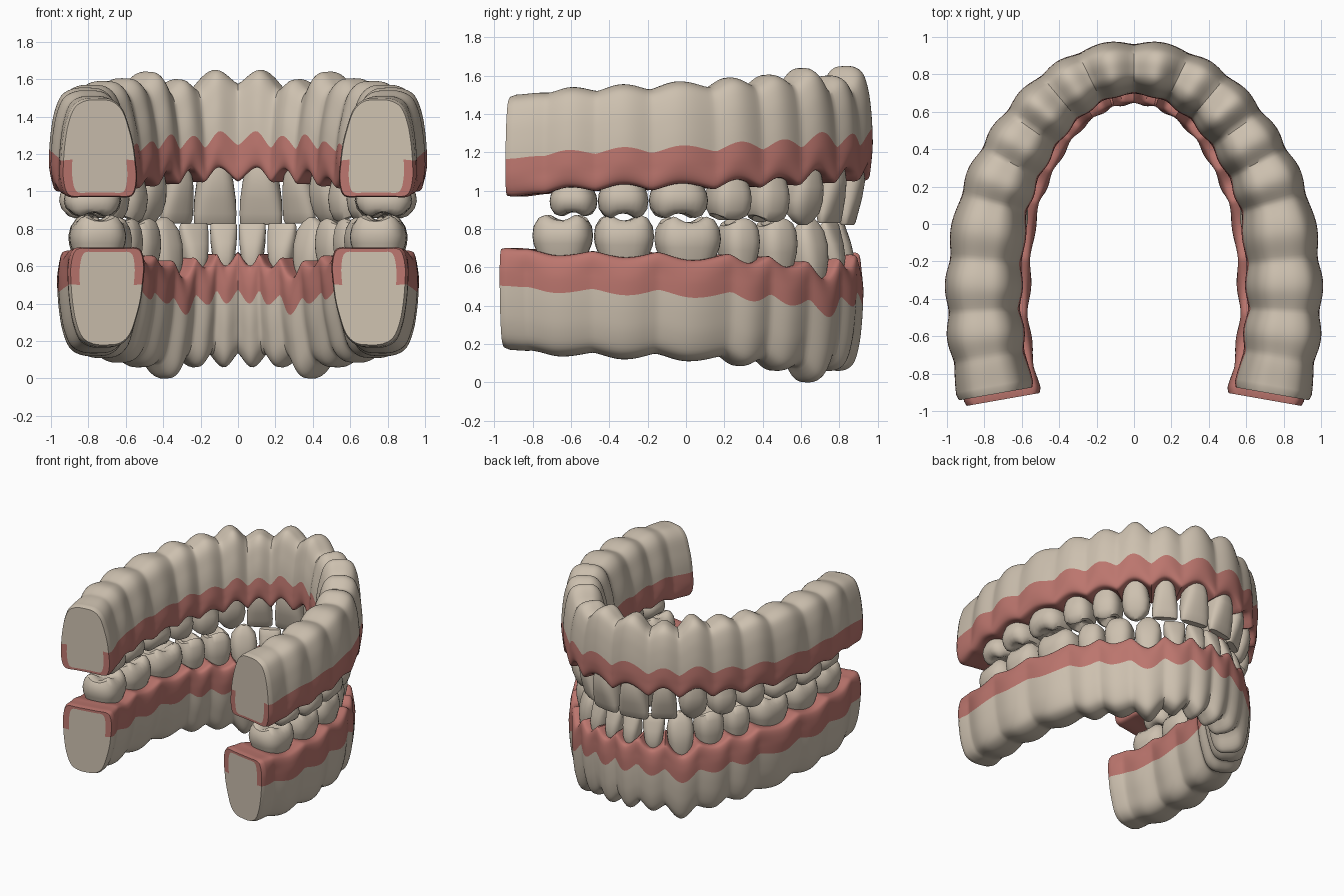
import bpy, bmesh, math
from mathutils import Vector

cube = bpy.data.objects.get("Cube")
if cube:
    bpy.data.objects.remove(cube, do_unlink=True)


def material(name, rgb):
    m = bpy.data.materials.new(name)
    m.use_nodes = True
    m.diffuse_color = (*rgb, 1)
    m.node_tree.nodes["Principled BSDF"].inputs["Base Color"].default_value = (*rgb, 1)
    return m


BONE = material("ivory bone", (0.61, 0.53, 0.43))
GUM = material("gum pink", (0.50, 0.18, 0.155))
made = []


def finish(bm, name, mats):
    bmesh.ops.recalc_face_normals(bm, faces=bm.faces)
    mesh = bpy.data.meshes.new(name)
    bm.to_mesh(mesh)
    bm.free()
    for m in mats:
        mesh.materials.append(m)
    ob = bpy.data.objects.new(name, mesh)
    bpy.context.collection.objects.link(ob)
    made.append(ob)


def spline(p, steps, closed=False):
    """Catmull-Rom curve through 2D points."""
    p = [Vector(q) for q in p]
    n, out = len(p), []
    if not closed:
        p = [2 * p[0] - p[1]] + p + [2 * p[-1] - p[-2]]
    for i in range(n if closed else n - 1):
        a, b, c, d = (p[(i + k - 1) % n] if closed else p[i + k] for k in range(4))
        for s in range(steps):
            t = s / steps
            out.append(0.5 * (2 * b + (c - a) * t + (2 * a - 5 * b + 4 * c - d) * t * t
                              + (3 * b - a - 3 * c + d) * t ** 3))
    return out if closed else out + [p[-2]]


class Path:
    """Symmetric horseshoe measured by distance from the midline."""
    def __init__(self, half):
        pts = [(-x, y) for x, y in reversed(half[1:])] + half
        self.p = spline(pts, 24)
        self.d = [0]
        for a, b in zip(self.p, self.p[1:]):
            self.d.append(self.d[-1] + (b - a).length)
        self.half = self.d[-1] / 2

    def at(self, s):
        s = min(max(s + self.half, 0), self.d[-1])
        i = next((k for k in range(1, len(self.d)) if self.d[k] >= s), len(self.d) - 1)
        return self.p[i - 1].lerp(self.p[i], (s - self.d[i - 1]) / (self.d[i] - self.d[i - 1]))

    def frame(self, s):
        t = (self.at(s + 0.03) - self.at(s - 0.03)).normalized()
        return self.at(s), t, Vector((-t.y, t.x))


NAMES = ["central_incisor", "lateral_incisor", "canine", "first_premolar",
         "second_premolar", "first_molar", "second_molar", "third_molar"]
AMP = [0.075, 0.075, 0.075, 0.05, 0.045, 0.04, 0.03, 0.025, 0.0]

# cross-section: (outward, height); bone part first, then the gum part
BONE_SIDE = [(0.99, 0.37), (0.95, 0.55), (0.86, 0.75), (0.68, 0.92), (0.38, 0.99), (0, 1.0),
             (-0.35, 0.98), (-0.62, 0.88), (-0.8, 0.68), (-0.9, 0.52)]
GUM_SIDE = [(-0.95, 0.37), (-0.99, 0.2), (-0.96, 0.06), (-0.82, 0), (-0.4, 0), (0, 0),
            (0.4, 0), (0.8, 0), (0.95, 0.06), (1.0, 0.2)]
SUB = 4
PROFILE = spline(BONE_SIDE + GUM_SIDE, SUB, closed=True)
BONE_COUNT = len(BONE_SIDE) * SUB


def smooth_lookup(xs, ys, x):
    if x <= xs[0]:
        return ys[0]
    for a, b, c, d in zip(xs, xs[1:], ys, ys[1:]):
        if x <= b:
            return c + (d - c) * (0.5 - 0.5 * math.cos(math.pi * (x - a) / (b - a)))
    return ys[-1]


def build_jaw(label, path, bounds, edge, tip, up):
    centres = [(a + b) / 2 for a, b in zip(bounds, bounds[1:])] + [path.half]
    bm = bmesh.new()

    def ring(s, push=0, su=1, sv=1, lift=0):
        q = abs(s)
        i = next((k for k in range(8) if q < bounds[k + 1]), 8)
        if i < 8:
            bump = math.sin(math.pi * (q - bounds[i]) / (bounds[i + 1] - bounds[i])) ** 1.3
        else:
            bump = math.sin(math.pi / 2 * (q - bounds[8]) / (path.half - bounds[8]))
        drop = up * smooth_lookup(centres, AMP, q) * (1 - bump)
        e, t = (smooth_lookup(centres, v, q) - drop for v in (edge, tip))
        hw = 0.14 + 0.062 * min(q / 1.4, 1)
        pos, tan, out = path.frame(s)
        pos = pos + tan * push
        verts = []
        for u, v in PROFILE:
            swell = 1 + 0.11 * (bump - 0.65) * min(max(v * 5, 0), 1)
            p = pos + out * (u * hw * swell * su)
            verts.append(bm.verts.new((p.x, p.y, e + (lift + v * sv) * (t - e))))
        return verts

    def bridge(a, b):
        n = len(a)
        for j in range(n):
            f = bm.faces.new((a[j], a[(j + 1) % n], b[(j + 1) % n], b[j]))
            f.material_index = 0 if j < BONE_COUNT else 1

    count = 260
    L = path.half - 0.02
    rings = [ring(-L, -0.028, 0.72, 0.9, 0.045), ring(-L, -0.028, 0.95, 0.97, 0.01)]
    rings += [ring(-L + 2 * L * k / count) for k in range(count + 1)]
    rings += [ring(L, 0.028, 0.95, 0.97, 0.01), ring(L, 0.028, 0.72, 0.9, 0.045)]
    for a, b in zip(rings, rings[1:]):
        bridge(a, b)
    for cap in (rings[0], rings[-1]):
        bm.faces.new(cap)
    finish(bm, label + "_jaw", (BONE, GUM))
    return centres


# tooth shapes: (height, width, depth, cusp strength)
INCISOR = [(-0.3, 0.55, 0.7, 0), (0, 0.68, 0.9, 0), (0.25, 0.82, 1.0, 0), (0.55, 0.94, 0.8, 0),
           (0.8, 0.98, 0.55, 0), (0.96, 0.96, 0.38, 0), (1.0, 0.88, 0.28, 0)]
CANINE = [(-0.3, 0.6, 0.7, 0), (0, 0.74, 0.9, 0), (0.3, 0.92, 1.0, 0), (0.55, 0.97, 0.9, 0),
          (0.78, 0.85, 0.65, 0), (0.93, 0.5, 0.4, 0), (1.0, 0.18, 0.18, 0)]
MOLAR = [(-0.35, 0.68, 0.7, 0), (0, 0.8, 0.84, 0), (0.3, 0.96, 0.97, 0), (0.5, 1.0, 1.0, 0),
         (0.75, 0.96, 0.92, 0.3), (0.91, 0.84, 0.76, 0.8), (0.95, 0.66, 0.58, 1),
         (0.86, 0.38, 0.32, 0.6), (0.78, 0.12, 0.1, 0)]


def build_tooth(name, path, s, width, depth, offset, neck, bite, shape, cusps):
    bm = bmesh.new()
    pos, tan, out = path.frame(s)
    pos = pos + out * offset
    seg, prev = 32, None
    for h, w, d, c in shape:
        cur = []
        for k in range(seg):
            a = 2 * math.pi * k / seg
            ca, sa = math.cos(a), math.sin(a)
            x = math.copysign(abs(ca) ** 0.75, ca) * d * depth
            y = math.copysign(abs(sa) ** 0.75, sa) * w * width * 0.49
            wave = math.cos(2 * a) if cusps == 2 else -math.cos(4 * a)
            z = neck + (bite - neck) * (h + 0.07 * c * wave)
            p = pos + out * x + tan * y
            cur.append(bm.verts.new((p.x, p.y, z)))
        if prev:
            for k in range(seg):
                n = (k + 1) % seg
                bm.faces.new((prev[k], prev[n], cur[n], cur[k]))
        else:
            bm.faces.new(cur)
        prev = cur
    bm.faces.new(prev)
    finish(bm, name, (BONE,))


def build_teeth(label, path, bounds, centres, edge, bite, depths, offsets):
    for side, sign in (("left", 1), ("right", -1)):
        for i, part in enumerate(NAMES):
            shape = INCISOR if i < 2 else CANINE if i == 2 else MOLAR
            build_tooth(f"{label}_{side}_{part}", path, sign * centres[i],
                        bounds[i + 1] - bounds[i], depths[i], offsets[i], edge[i], bite[i],
                        shape, 2 if i in (3, 4) else 4)


# upper jaw and teeth
path = Path([(0, 0.83), (0.2, 0.80), (0.43, 0.65), (0.62, 0.40), (0.75, 0.1),
             (0.8, -0.3), (0.79, -0.6), (0.74, -0.9)])
bounds = [0, 0.24, 0.44, 0.66, 0.88, 1.11, 1.42, 1.69, 1.94]
edge = [1.13, 1.12, 1.11, 1.07, 1.06, 1.04, 1.035, 1.02, 0.97]
tip = [1.65, 1.60, 1.64, 1.605, 1.59, 1.57, 1.555, 1.54, 1.50]
bite = [0.82, 0.83, 0.82, 0.84, 0.85, 0.86, 0.86, 0.87]
centres = build_jaw("upper", path, bounds, edge, tip, 1)
build_teeth("upper", path, bounds, centres, edge, bite,
            [0.09, 0.085, 0.1, 0.12, 0.125, 0.15, 0.155, 0.15],
            [0.02, 0.015, 0.015, 0, 0, 0, 0, -0.01])

# lower jaw and teeth
path = Path([(0, 0.78), (0.2, 0.745), (0.41, 0.6), (0.58, 0.36), (0.7, 0.08),
             (0.755, -0.3), (0.755, -0.6), (0.70, -0.93)])
bounds = [0, 0.15, 0.32, 0.53, 0.75, 0.96, 1.31, 1.63, 1.95]
edge = [0.60, 0.59, 0.54, 0.60, 0.62, 0.635, 0.65, 0.66, 0.70]
tip = [0.06, 0.06, 0.0, 0.06, 0.085, 0.11, 0.12, 0.135, 0.17]
bite = [0.83, 0.83, 0.86, 0.85, 0.85, 0.86, 0.87, 0.87]
centres = build_jaw("lower", path, bounds, edge, tip, -1)
build_teeth("lower", path, bounds, centres, edge, bite,
            [0.08, 0.08, 0.095, 0.11, 0.115, 0.145, 0.15, 0.15],
            [0.02, 0.02, 0.02, 0.01, 0, 0, 0, 0])

# smooth shading with crisp edges at the end caps
bpy.ops.object.select_all(action="DESELECT")
for ob in made:
    ob.select_set(True)
bpy.context.view_layer.objects.active = made[0]
bpy.ops.object.shade_smooth_by_angle(angle=math.radians(40))
